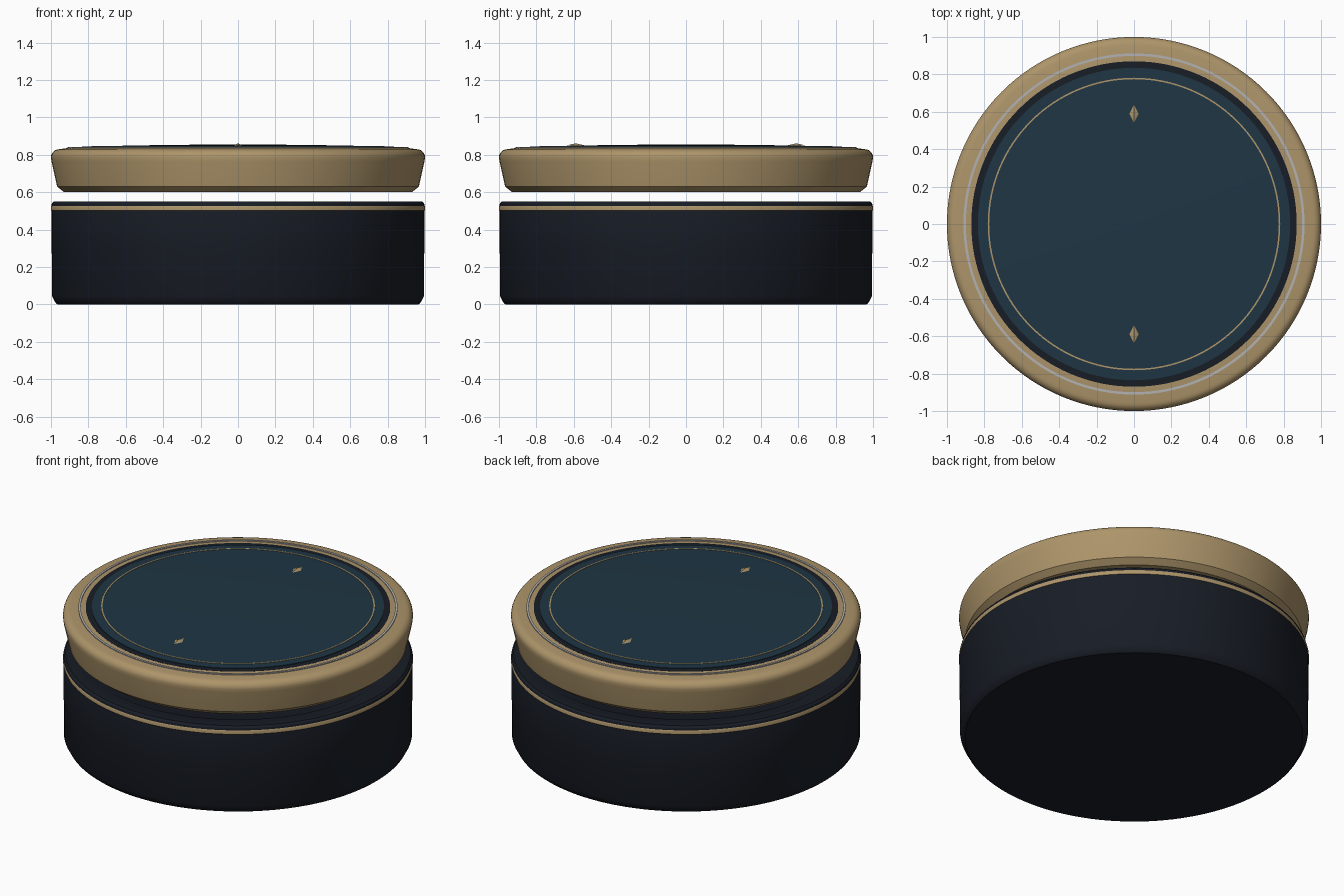
import bpy, bmesh, math

if "Cube" in bpy.data.objects:
    bpy.data.objects.remove(bpy.data.objects["Cube"])

SEGS = 128


def material(name, rgb):
    m = bpy.data.materials.new(name)
    m.diffuse_color = (*rgb, 1)
    m.use_nodes = True
    m.node_tree.nodes["Principled BSDF"].inputs["Base Color"].default_value = m.diffuse_color
    return m


GOLD = material("brass", (0.42, 0.30, 0.145))
DARK = material("dark_shell", (0.009, 0.012, 0.019))
BLUE = material("blue_glass", (0.013, 0.036, 0.056))
SILVER = material("silver", (0.45, 0.45, 0.45))


def finish(bm, name, mat):
    bmesh.ops.recalc_face_normals(bm, faces=bm.faces)
    me = bpy.data.meshes.new(name)
    bm.to_mesh(me)
    bm.free()
    me.materials.append(mat)
    ob = bpy.data.objects.new(name, me)
    bpy.context.collection.objects.link(ob)
    bpy.context.view_layer.objects.active = ob
    for o in bpy.context.selected_objects:
        o.select_set(False)
    ob.select_set(True)
    bpy.ops.object.shade_smooth_by_angle(angle=math.radians(30))
    return ob


def lathe(name, profile, mat, closed=False):
    """Spin (radius, z) points round z; radius 0 becomes a pole."""
    bm = bmesh.new()
    rings = []
    for r, z in profile:
        if r == 0:
            rings.append([bm.verts.new((0, 0, z))] * SEGS)
        else:
            rings.append([bm.verts.new((r * math.cos(2 * math.pi * i / SEGS),
                                        r * math.sin(2 * math.pi * i / SEGS), z))
                          for i in range(SEGS)])
    pairs = list(zip(rings, rings[1:]))
    if closed:
        pairs.append((rings[-1], rings[0]))
    for a, b in pairs:
        for i in range(SEGS):
            j = (i + 1) % SEGS
            bm.faces.new(dict.fromkeys((a[i], a[j], b[j], b[i])))
    return finish(bm, name, mat)


def band(name, r0, r1, z0, z1, mat):
    return lathe(name, [(r0, z0), (r1, z0), (r1, z1), (r0, z1)], mat, True)


# Base body with chamfered foot and closed top
lathe("base_body", [(0, 0), (0.965, 0), (0.975, 0.008), (0.995, 0.045), (0.995, 0.27),
                    (0.998, 0.28), (0.998, 0.525), (0.995, 0.54), (0.985, 0.55),
                    (0.90, 0.55), (0.89, 0.545), (0, 0.545)], DARK)
# Brass trim around the base rim
lathe("base_trim", [(0.98, 0.50), (0.997, 0.50), (1.0, 0.505), (1.0, 0.522),
                    (0.997, 0.528), (0.98, 0.528)], GOLD, True)

# Floating dial ring, flaring outward to a rounded shoulder
shoulder = [(0.955 + 0.045 * math.cos(a), 0.787 + 0.043 * math.sin(a))
            for a in [math.radians(d) for d in range(0, 91, 15)]]
lathe("dial_ring", [(0.865, 0.60), (0.93, 0.60), (0.967, 0.63), (0.997, 0.765)]
      + shoulder + [(0.92, 0.835), (0.865, 0.838)], GOLD, True)
lathe("dial_core", [(0, 0.605), (0.87, 0.605), (0.87, 0.838), (0.83, 0.84), (0, 0.84)], DARK)
band("silver_inlay", 0.899, 0.912, 0.82, 0.841, SILVER)


# Slightly domed glass face
def dome(r):
    return 0.855 - 0.012 * (r / 0.835) ** 2


lathe("glass_face", [(0, 0.83), (0.835, 0.83)]
      + [(r, dome(r)) for r in (0.835, 0.7, 0.55, 0.4, 0.2, 0)], BLUE)
band("face_ring", 0.774, 0.782, 0.835, 0.847, GOLD)

# Faceted diamond markers
for name, y in (("front_marker", -0.59), ("back_marker", 0.59)):
    bm = bmesh.new()
    rim = [(0.025, 0), (0, 0.05), (-0.025, 0), (0, -0.05)]
    low = [bm.verts.new((px, y + py, dome(0.59) + 0.001)) for px, py in rim]
    tip = bm.verts.new((0, y, 0.861))
    bm.faces.new(low)
    for i in range(4):
        bm.faces.new((low[i], low[(i + 1) % 4], tip))
    finish(bm, name, GOLD)
